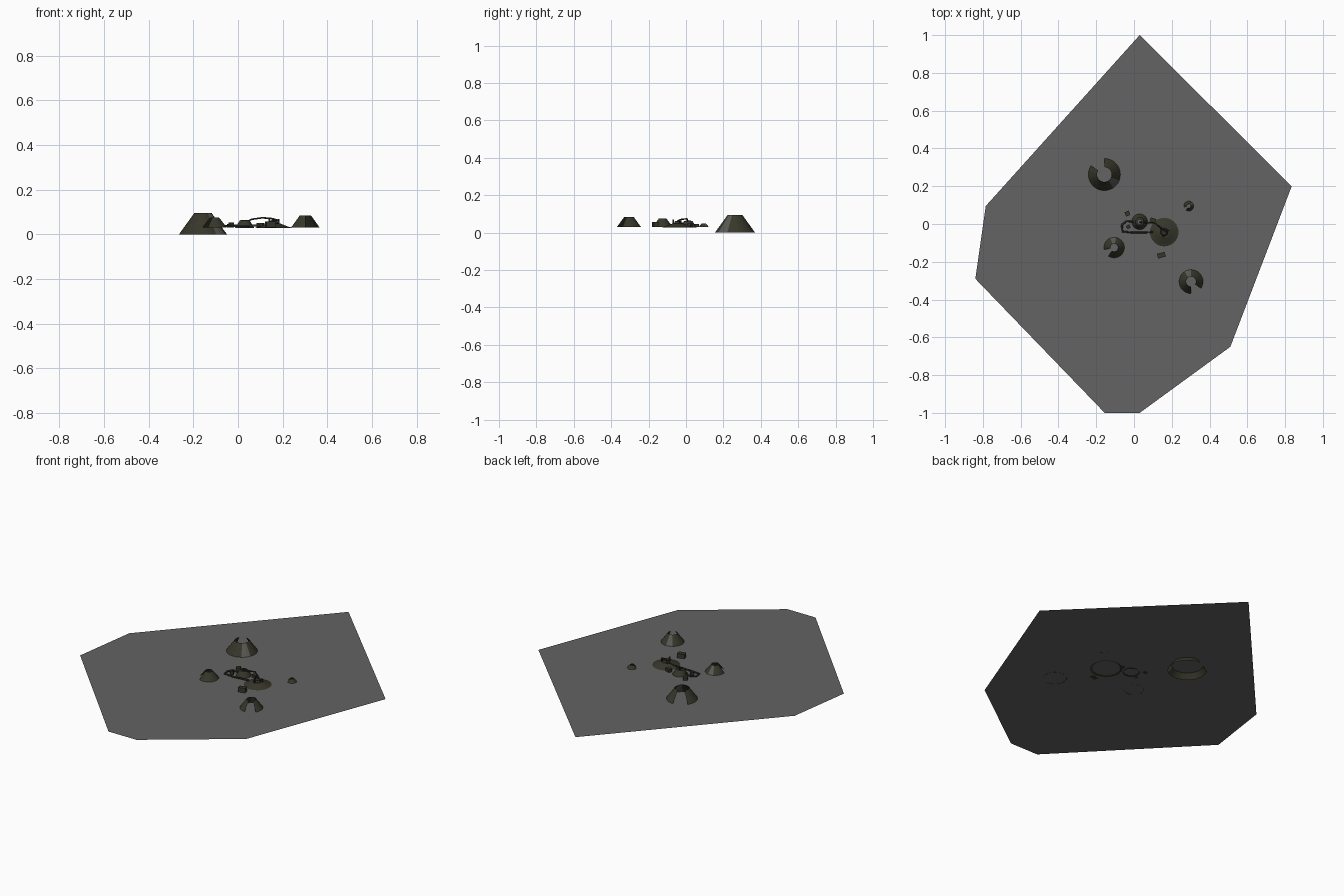
import bpy, bmesh, math
from mathutils import Vector

if "Cube" in bpy.data.objects:
    bpy.data.objects.remove(bpy.data.objects["Cube"])

def material(name, rgb):
    m = bpy.data.materials.new(name)
    m.diffuse_color = (*rgb, 1)
    m.use_nodes = True
    m.node_tree.nodes["Principled BSDF"].inputs["Base Color"].default_value = m.diffuse_color
    return m

GREY = material("ground grey", (0.125, 0.125, 0.125))
OLIVE = material("dark olive rock", (0.037, 0.037, 0.023))
STRIPE = material("pale rock", (0.1, 0.1, 0.09))
DARK = material("dark metal", (0.028, 0.028, 0.026))
GROUND = 0.031

def finish(name, bm, mats):
    me = bpy.data.meshes.new(name)
    bm.to_mesh(me)
    bm.free()
    for m in mats:
        me.materials.append(m)
    ob = bpy.data.objects.new(name, me)
    bpy.context.collection.objects.link(ob)
    return ob

def lathe(name, x, y, profile, mat=OLIVE, sides=32, gap=None, stripe=None):
    """Revolve (radius, z) points; gap and stripe are angle ranges in degrees."""
    bm = bmesh.new()
    rings = []
    for r, z in profile:
        rings.append([bm.verts.new((x + r * math.cos(math.tau * i / sides),
                                    y + r * math.sin(math.tau * i / sides), z))
                      for i in range(sides)])
    inside = lambda a, span: span and (a - span[0]) % 360 < span[1] - span[0]
    for lo, hi in zip(rings, rings[1:]):
        for i in range(sides):
            a = (i + 0.5) * 360 / sides
            if inside(a, gap):
                continue
            j = (i + 1) % sides
            f = bm.faces.new((lo[i], lo[j], hi[j], hi[i]))
            f.material_index = 1 if inside(a, stripe) else 0
    loose = [v for v in bm.verts if not v.link_faces]
    bmesh.ops.delete(bm, geom=loose, context='VERTS')
    return finish(name, bm, [mat, STRIPE])

def tube(name, points, radius, mat=DARK):
    cu = bpy.data.curves.new(name, 'CURVE')
    cu.dimensions = '3D'
    cu.bevel_depth = radius
    cu.bevel_resolution = 1
    cu.use_fill_caps = True
    sp = cu.splines.new('POLY')
    sp.points.add(len(points) - 1)
    for p, co in zip(sp.points, points):
        p.co = (*co, 1)
    cu.materials.append(mat)
    ob = bpy.data.objects.new(name, cu)
    bpy.context.collection.objects.link(ob)

def box(name, centre, size, mat=DARK, turn=0):
    bm = bmesh.new()
    bmesh.ops.create_cube(bm, size=1)
    bmesh.ops.scale(bm, vec=Vector(size), verts=bm.verts)
    ob = finish(name, bm, [mat])
    ob.location = centre
    ob.rotation_euler.z = math.radians(turn)

# Thin ground sheet
bm = bmesh.new()
outline = [(0.03, 1.0), (-0.785, 0.095), (-0.84, -0.29), (-0.155, -1.0),
           (0.03, -1.0), (0.51, -0.65), (0.835, 0.2)]
bm.faces.new([bm.verts.new((x, y, GROUND)) for x, y in outline])
finish("ground_sheet", bm, [GREY])

# Open craters with a breach on one side
lathe("large_crater", -0.157, 0.262, [(0.107, 0), (0.039, 0.095)],
      gap=(92, 150), stripe=(-60, -20))
lathe("front_crater", 0.302, -0.305, [(0.064, 0.03), (0.026, 0.083)],
      gap=(-92, -35), stripe=(90, 125))
lathe("left_crater", -0.105, -0.125, [(0.055, 0.03), (0.02, 0.075)],
      gap=(190, 240), stripe=(80, 115))
lathe("small_crater", 0.29, 0.095, [(0.027, 0.03), (0.011, 0.05)],
      gap=(190, 240), stripe=(20, 50))

# Low mound with a hub on top
lathe("mound", 0.16, -0.043, [(0.088, 0.027), (0.06, 0.036), (0.03, 0.048), (0, 0.05)])
lathe("hub", 0.16, -0.043, [(0.022, 0.046), (0.016, 0.062), (0, 0.064)], DARK, 12)
for k in range(3):
    a = math.radians(120 * k + 20)
    box("hub_post_%d" % k, (0.16 + 0.025 * math.cos(a), -0.043 + 0.025 * math.sin(a), 0.056),
        (0.007, 0.007, 0.026))

# Central cone and raised arm
lathe("central_cone", 0.03, 0.012, [(0.044, 0.027), (0.022, 0.062), (0.012, 0.064)])
tube("raised_arm", [(0.03, 0.01, 0.05), (0.06, 0.008, 0.067), (0.11, 0.005, 0.074),
                    (0.155, -0.03, 0.07), (0.18, -0.045, 0.062)], 0.004)

# Pipes on the ground
tube("front_pipe", [(-0.065, -0.005, 0.036), (-0.06, -0.04, 0.036),
                    (0.0, -0.046, 0.036), (0.1, -0.043, 0.04)], 0.005)
tube("back_pipe", [(-0.065, -0.005, 0.036), (-0.04, 0.015, 0.038),
                   (0.0, 0.012, 0.04)], 0.005)

# Small outbuildings
box("front_hut", (0.145, -0.165, 0.044), (0.042, 0.026, 0.028), OLIVE, 15)
box("back_hut", (-0.035, 0.055, 0.038), (0.024, 0.024, 0.016), OLIVE, 20)
box("pipe_valve", (-0.03, -0.015, 0.042), (0.02, 0.018, 0.022), DARK, 30)
box("side_block", (0.1, 0.02, 0.04), (0.03, 0.022, 0.02), OLIVE, -20)
